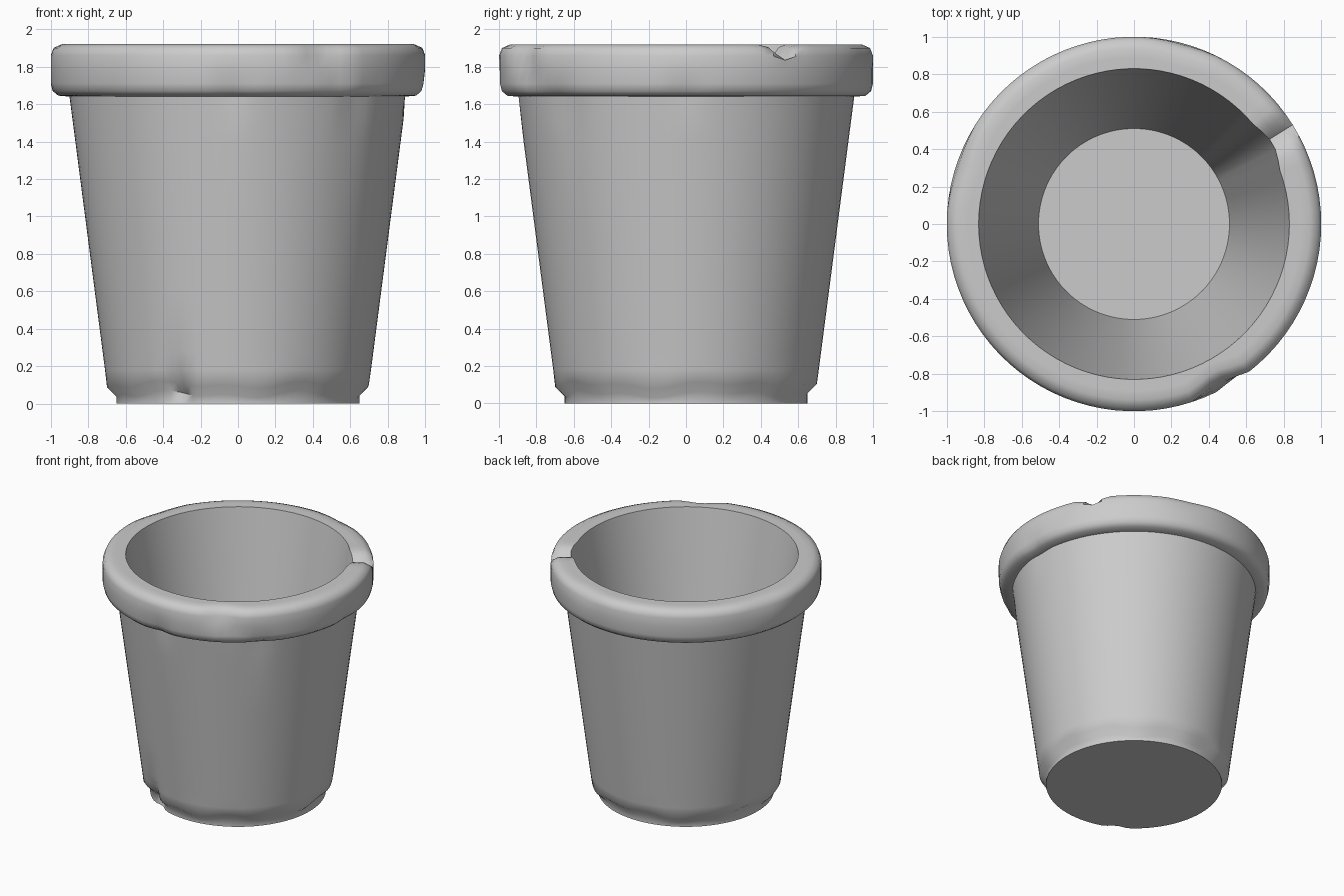
import bpy, bmesh, math
from mathutils import Vector

cube = bpy.data.objects.get("Cube")
if cube:
    bpy.data.objects.remove(cube, do_unlink=True)

SEGMENTS = 90
FLOOR_Z = 0.12
TOP_Z = 1.92

# Single flat clay colour
clay = bpy.data.materials.new("grey clay")
clay.use_nodes = True
colour = (0.6, 0.6, 0.6, 1)
clay.diffuse_color = colour
clay.node_tree.nodes["Principled BSDF"].inputs["Base Color"].default_value = colour

# Half section: foot, tapered wall, heavy rim, inner wall, floor
wall = [(0.70 + 0.2 * (z - 0.1) / 1.54, z) for z in (0.1, 0.18, 0.28, 0.6, 1.0, 1.4, 1.52, 1.64)]
rim = [(0.96, 1.645), (0.99, 1.67), (1, 1.71), (1, 1.79), (1, 1.86),
       (0.985, 1.9), (0.94, TOP_Z), (0.89, TOP_Z), (0.83, TOP_Z)]
profile = [(0, 0), (0.65, 0), (0.65, 0.05)] + wall + rim + [(0.51, FLOOR_Z), (0, FLOOR_Z)]

# Worn dents: angle, height, half angle, half height, depth
dents = [
    (-62, 1.89, 10, 0.16, 0.06),
    (-57, 1.74, 7, 0.12, 0.03),
    (-92, 1.66, 7, 0.18, 0.025),
    (0, 1.68, 8, 0.10, 0.02),
    (-46, 1.6, 8, 0.17, 0.025),
    (-118, 0.08, 8, 0.17, 0.06),
    (162, 1.92, 14, 0.12, 0.025),
    (75, 1.92, 12, 0.10, 0.02),
]


def falloff(angle, centre, half):
    gap = abs((angle - centre + 180) % 360 - 180)
    return max(0, 1 - gap / half)


def wear(v):
    """Chip and wobble one vertex of the turned pot."""
    r = math.hypot(v.x, v.y)
    if r < 0.01:
        return
    angle = math.degrees(math.atan2(v.y, v.x))
    a = math.radians(angle)
    z = v.z
    inside = r < 0.62 or (z > 1.9 and r < 0.85)
    if not inside:
        for centre, height, half, tall, depth in dents:
            r -= depth * falloff(angle, centre, half) * max(0, 1 - abs(z - height) / tall)
    # Uneven lower edge
    if 0.01 < z < 0.11 and not inside:
        v.z += 0.012 * math.sin(5 * a) + 0.01 * math.sin(11 * a + 1)
    # Crack across the rim
    if z > 1.85:
        v.z -= 0.08 * falloff(angle, 32, 5) * (1 if z > 1.88 else 0.3)
        if inside:
            r += 0.03 * falloff(angle, 30, 10)
    v.x, v.y = r * math.cos(a), r * math.sin(a)


# Turn the profile into the pot
bm = bmesh.new()
verts = [bm.verts.new((r, 0, z)) for r, z in profile]
edges = [bm.edges.new(pair) for pair in zip(verts, verts[1:])]
bmesh.ops.spin(bm, geom=verts + edges, cent=(0, 0, 0), axis=(0, 0, 1),
               angle=math.tau, steps=SEGMENTS)
bmesh.ops.remove_doubles(bm, verts=bm.verts, dist=0.0005)
for v in bm.verts:
    wear(v.co)
bmesh.ops.recalc_face_normals(bm, faces=bm.faces)
mesh = bpy.data.meshes.new("flower_pot")
bm.to_mesh(mesh)
bm.free()
mesh.materials.append(clay)

pot = bpy.data.objects.new("flower_pot", mesh)
bpy.context.collection.objects.link(pot)
bpy.ops.object.select_all(action="DESELECT")
pot.select_set(True)
bpy.context.view_layer.objects.active = pot
bpy.ops.object.shade_smooth_by_angle(angle=math.radians(48))
